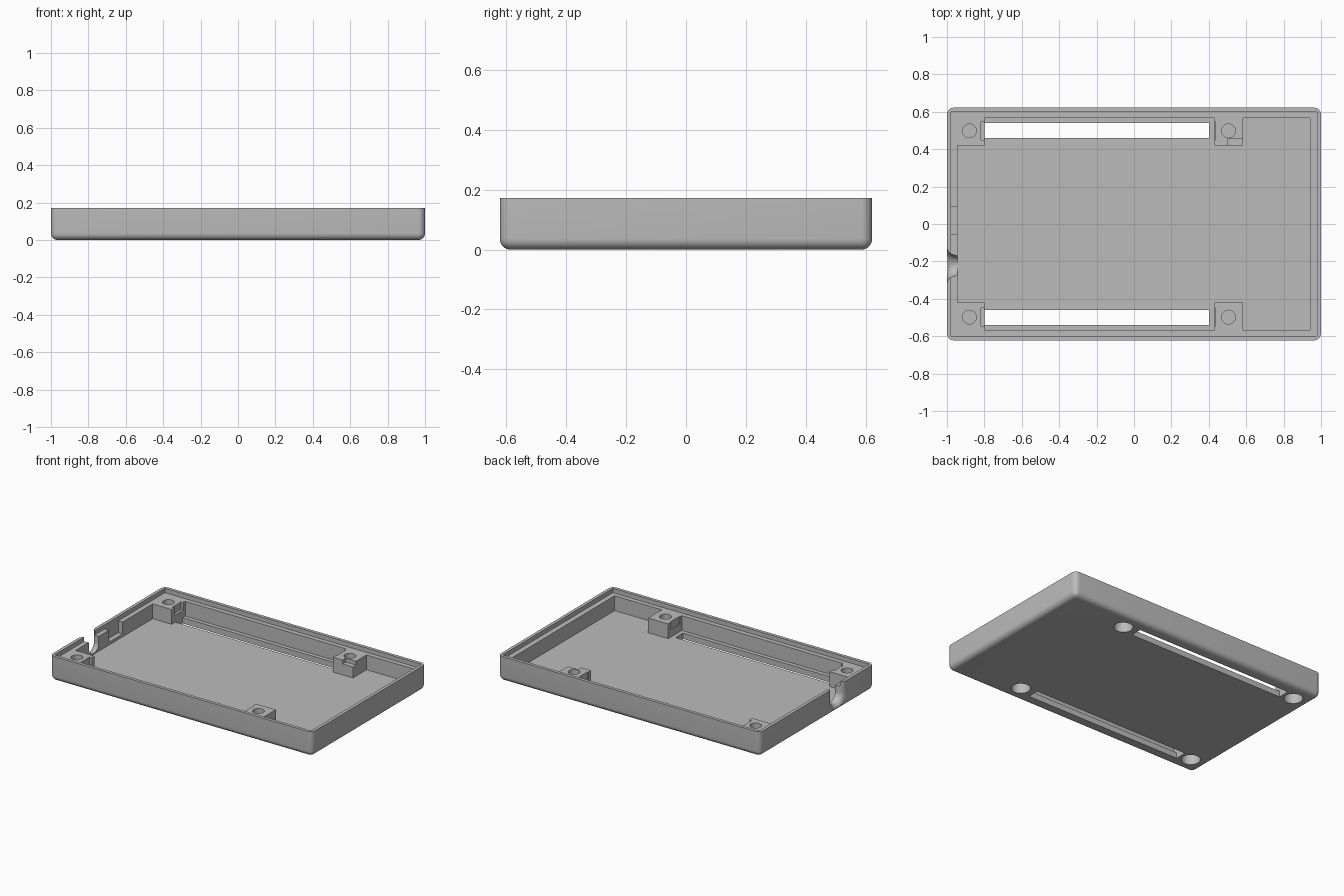
import bpy, bmesh, math

default = bpy.data.objects.get("Cube")
if default:
    bpy.data.objects.remove(default, do_unlink=True)

L, W, H = 1.0, 0.622, 0.172      # half length, half width, height
FLOOR, LEDGE, R = 0.04, 0.142, 0.036

grey = bpy.data.materials.new("plain grey")
grey.use_nodes = True
colour = (0.5, 0.5, 0.5, 1)
grey.diffuse_color = colour
grey.node_tree.nodes["Principled BSDF"].inputs["Base Color"].default_value = colour


def finish(bm, name):
    bmesh.ops.recalc_face_normals(bm, faces=bm.faces)
    mesh = bpy.data.meshes.new(name)
    bm.to_mesh(mesh)
    bm.free()
    ob = bpy.data.objects.new(name, mesh)
    bpy.context.collection.objects.link(ob)
    mesh.materials.append(grey)
    return ob


def box(name, x, y, z, bevel=0):
    bm = bmesh.new()
    bmesh.ops.create_cube(bm, size=1)
    for v in bm.verts:
        for i, (lo, hi) in enumerate((x, y, z)):
            v.co[i] = lo if v.co[i] < 0 else hi
    if bevel:  # round everything except the open rim
        edges = [e for e in bm.edges if min(v.co.z for v in e.verts) < z[1] - 1e-4]
        bmesh.ops.bevel(bm, geom=edges, offset=bevel, segments=8, profile=0.5,
                        affect='EDGES')
    return finish(bm, name)


def cylinder(name, x, y, r, z0, z1):
    bm = bmesh.new()
    bmesh.ops.create_cone(bm, cap_ends=True, segments=40, radius1=r, radius2=r,
                          depth=z1 - z0)
    bmesh.ops.translate(bm, verts=bm.verts, vec=(x, y, (z0 + z1) / 2))
    return finish(bm, name)


def cable_flare(name, y, z):
    """U-shaped opening that widens like a trumpet towards the outside."""
    bm = bmesh.new()
    rings = []
    steps = 8
    for i in range(-1, steps + 2):
        t = min(max(i / steps, 0), 1)
        r = 0.054 + 0.038 * (1 - math.sqrt(1 - (1 - t) ** 2))
        x = -L + 0.055 * t + (-0.01 if i < 0 else 0.02 if i > steps else 0)
        ring = [bm.verts.new((x, y - r, H + 0.1))]
        for k in range(25):
            a = math.pi * (1 + k / 24)
            ring.append(bm.verts.new((x, y + r * math.cos(a), z + r * math.sin(a))))
        ring.append(bm.verts.new((x, y + r, H + 0.1)))
        rings.append(ring)
    n = len(rings[0])
    for a, b in zip(rings, rings[1:]):
        for k in range(n):
            bm.faces.new((a[k], a[(k + 1) % n], b[(k + 1) % n], b[k]))
    bm.faces.new(rings[0])
    bm.faces.new(rings[-1])
    return finish(bm, name)


def cut(target, cutter):
    mod = target.modifiers.new("cut", 'BOOLEAN')
    mod.operation, mod.solver, mod.object = 'DIFFERENCE', 'EXACT', cutter
    deps = bpy.context.evaluated_depsgraph_get()
    mesh = bpy.data.meshes.new_from_object(target.evaluated_get(deps))
    target.modifiers.clear()
    target.data = mesh
    bpy.data.objects.remove(cutter, do_unlink=True)


# Rounded outer shell
tray = box("case_tray", (-L, L), (-W, W), (0, H), R)

# Inner cavity, leaving the four screw bosses standing
cavity = box("cavity", (-0.945, 0.942), (-0.568, 0.568), (FLOOR, H + 0.1))
for s in (-1, 1):
    for x0, x1 in ((-1.1, -0.80), (0.43, 0.583)):
        y = sorted((s * 0.42, s * 0.7))
        cut(cavity, box("boss", (x0, x1), y, (-0.1, 0.5)))
cut(tray, cavity)

# Stepped rim for the lid
cut(tray, box("rim_step", (-0.978, 0.978), (-0.6, 0.6), (LEDGE, H + 0.1)))

for s in (-1, 1):
    # Long floor slots and the shallow pin recesses in the boss sides
    cut(tray, box("slot", (-0.80, 0.402), sorted((s * 0.46, s * 0.54)), (-0.1, 0.1)))
    cut(tray, box("recess", (-0.817, 0.436), sorted((s * 0.45, s * 0.548)), (0.09, 0.3)))
    # Screw holes above, wider blind bores below
    for x in (-0.88, 0.505):
        cut(tray, cylinder("screw_hole", x, s * 0.498, 0.037, 0.1, 0.3))
        cut(tray, cylinder("screw_bore", x, s * 0.498, 0.06, -0.1, 0.085))

# Corner relief on one boss, connector pocket and cable opening in the end wall
cut(tray, box("relief", (0.503, 0.6), (0.41, 0.455), (0.115, 0.3)))
cut(tray, box("pocket", (-0.978, -0.93), (-0.055, 0.092), (0.06, 0.3)))
cut(tray, cable_flare("cable_opening", -0.222, 0.1))

# Smooth rounded edges, keep the rest crisp
for ob in bpy.context.selected_objects:
    ob.select_set(False)
tray.select_set(True)
bpy.context.view_layer.objects.active = tray
bpy.ops.object.shade_smooth_by_angle(angle=math.radians(30))
